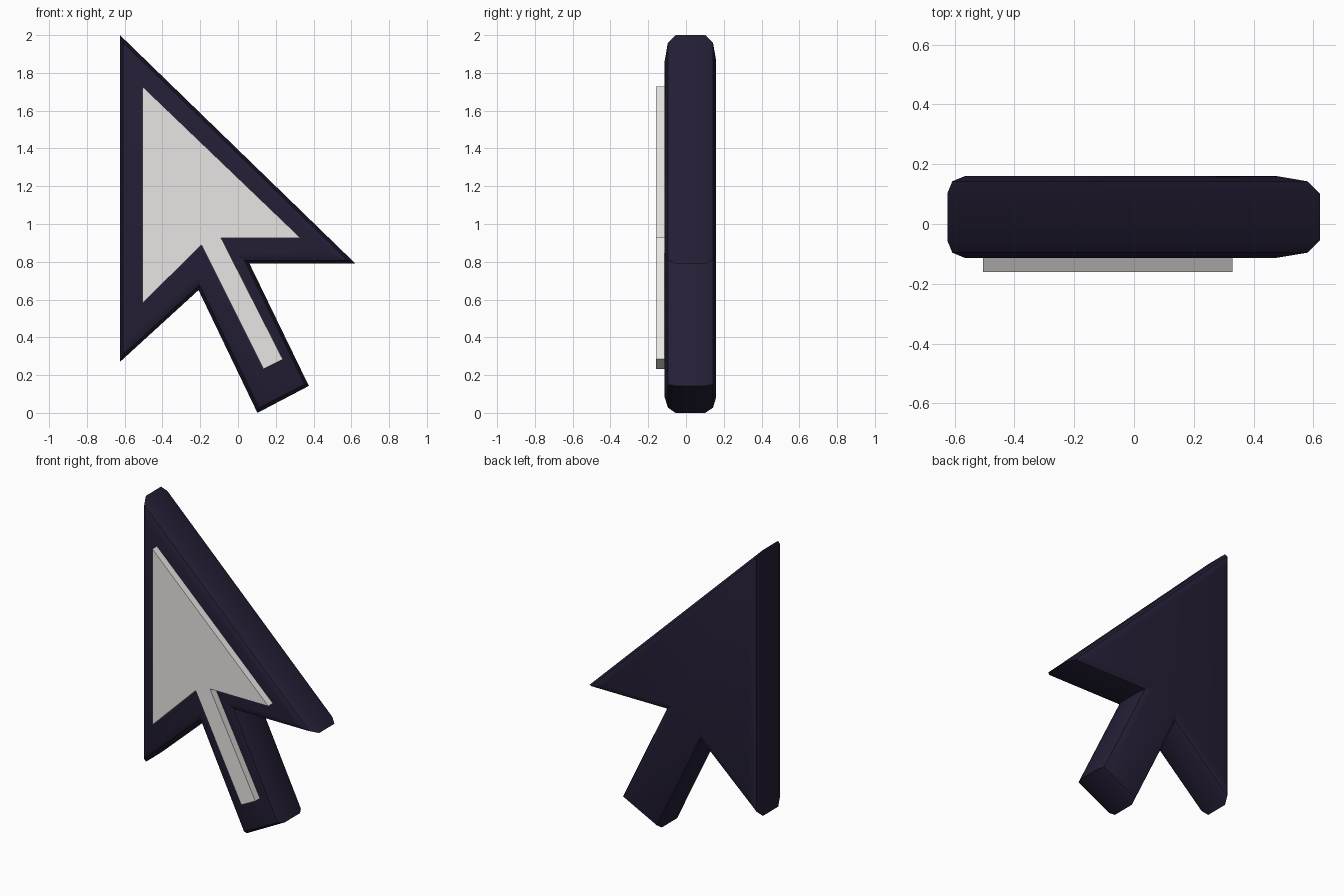
import bpy, bmesh

if "Cube" in bpy.data.objects:
    bpy.data.objects.remove(bpy.data.objects["Cube"])


def material(name, colour):
    mat = bpy.data.materials.new(name)
    mat.diffuse_color = colour
    mat.use_nodes = True
    mat.node_tree.nodes["Principled BSDF"].inputs["Base Color"].default_value = mat.diffuse_color
    return mat


def plate(name, outline, front, back, mat, bevel=0.0):
    """Extrude an x/z outline along y, optionally rounding the front and back rims."""
    bm = bmesh.new()
    face = bm.faces.new([bm.verts.new((x, front, z)) for x, z in outline])
    ext = bmesh.ops.extrude_face_region(bm, geom=[face], use_keep_orig=True)
    moved = [v for v in ext["geom"] if isinstance(v, bmesh.types.BMVert)]
    bmesh.ops.translate(bm, verts=moved, vec=(0, back - front, 0))
    bmesh.ops.recalc_face_normals(bm, faces=bm.faces)
    if bevel:
        rims = [e for e in bm.edges if abs(e.verts[0].co.y - e.verts[1].co.y) < 1e-5]
        bmesh.ops.bevel(bm, geom=rims, offset=bevel, offset_type='OFFSET',
                        segments=2, profile=0.5, affect='EDGES')
    # split the concave caps cleanly
    caps = [f for f in bm.faces if len(f.verts) > 4]
    bmesh.ops.triangulate(bm, faces=caps)
    mesh = bpy.data.meshes.new(name)
    bm.to_mesh(mesh)
    bm.free()
    obj = bpy.data.objects.new(name, mesh)
    bpy.context.collection.objects.link(obj)
    mesh.materials.append(mat)
    return obj


# dark rounded arrow body
body = plate("arrow_body",
             [(-0.625, 2.0), (-0.625, 0.27), (-0.209, 0.65), (0.103, 0.005),
              (0.375, 0.143), (0.061, 0.79), (0.622, 0.79)],
             -0.113, 0.16, material("dark_violet", (0.018, 0.013, 0.036, 1)), bevel=0.058)
for v in body.data.vertices:      # rest the tail tip on the ground
    if v.co.z < 0.006:
        v.co.z = 0.0
bpy.context.view_layer.objects.active = body
body.select_set(True)
bpy.ops.object.shade_smooth_by_angle(angle=0.6)

# pale raised inlay on the front
plate("arrow_inlay",
      [(-0.505, 1.727), (-0.505, 0.582), (-0.193, 0.889), (0.135, 0.233),
       (0.237, 0.284), (-0.09, 0.927), (0.33, 0.927)],
      -0.16, -0.11, material("pale_grey", (0.8, 0.79, 0.77, 1)))
